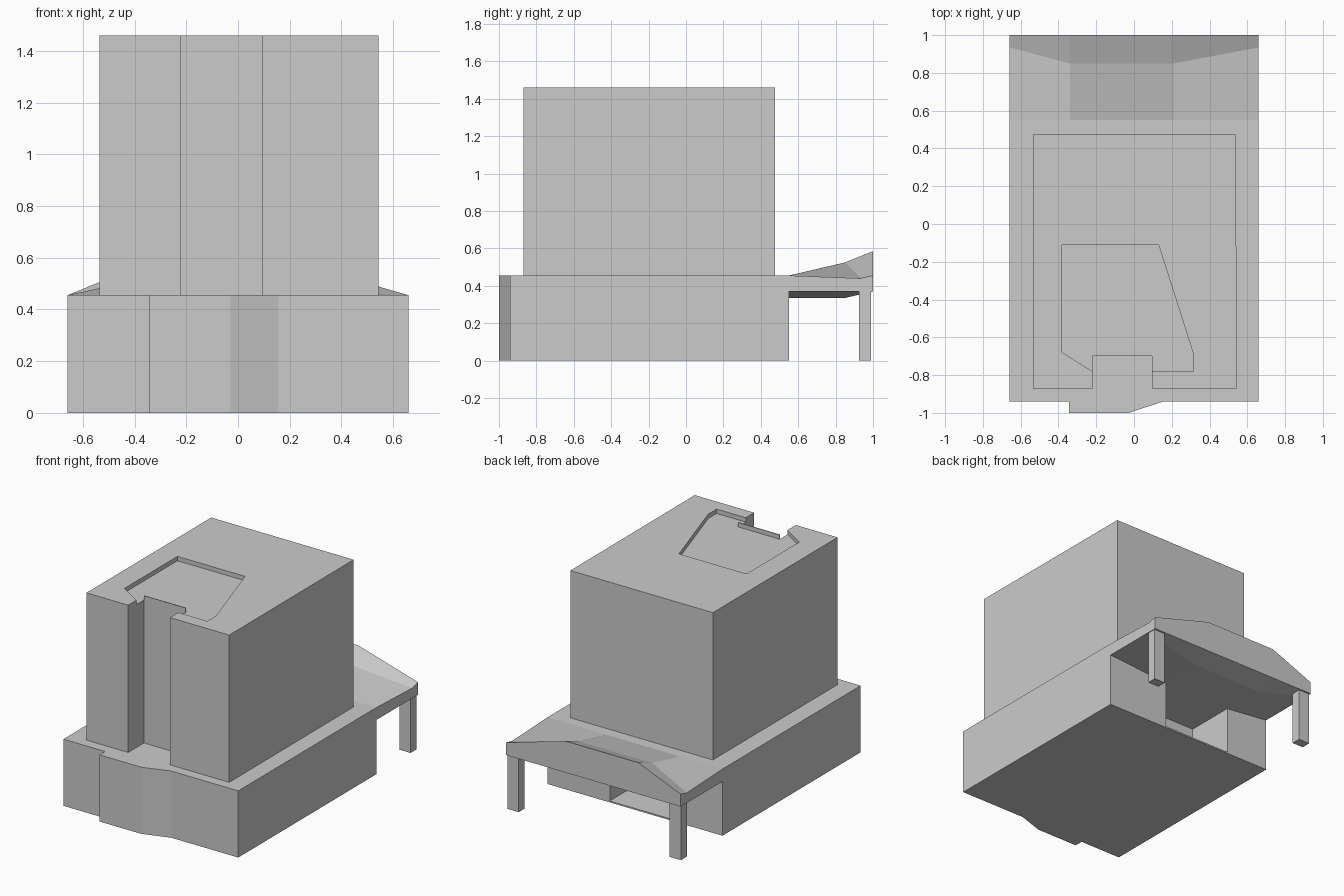
import bpy
import bmesh

if "Cube" in bpy.data.objects:
    bpy.data.objects.remove(bpy.data.objects["Cube"])


def finish(name, bm):
    bmesh.ops.recalc_face_normals(bm, faces=bm.faces[:])
    mesh = bpy.data.meshes.new(name)
    bm.to_mesh(mesh)
    bm.free()
    obj = bpy.data.objects.new(name, mesh)
    bpy.context.collection.objects.link(obj)
    return obj


def prism(name, outline, z0, z1):
    """Extrude a plan outline from z0 up to z1."""
    bm = bmesh.new()
    face = bm.faces.new([bm.verts.new((x, y, z0)) for x, y in outline])
    out = bmesh.ops.extrude_face_region(bm, geom=[face])
    top = [v for v in out["geom"] if isinstance(v, bmesh.types.BMVert)]
    bmesh.ops.translate(bm, verts=top, vec=(0, 0, z1 - z0))
    return finish(name, bm)


def rect(x0, x1, y0, y1):
    return [(x0, y0), (x1, y0), (x1, y1), (x0, y1)]


def cut(obj, cutter):
    mod = obj.modifiers.new("cut", "BOOLEAN")
    mod.operation = "DIFFERENCE"
    mod.solver = "EXACT"
    mod.object = cutter
    bpy.context.view_layer.objects.active = obj
    bpy.ops.object.modifier_apply(modifier=mod.name)
    bpy.data.objects.remove(cutter, do_unlink=True)


# Base with the stepped front bay
base = prism("base", [(-0.66, -0.94), (-0.345, -0.94), (-0.345, -1.0), (-0.03, -1.0),
                      (0.155, -0.94), (0.66, -0.94), (0.66, 0.55), (-0.66, 0.55)],
             0, 0.455)
# Doorway recess under the rear canopy
cut(base, prism("recess_cutter", rect(-0.33, 0.19, 0.2, 0.7), 0.01, 0.335))

# Upper block with the front slot
block = prism("upper_block", [(-0.535, -0.87), (-0.22, -0.87), (-0.22, -0.70),
                              (0.095, -0.70), (0.095, -0.87), (0.543, -0.87),
                              (0.54, 0.475), (-0.535, 0.475)], 0.455, 1.46)
# Shallow sunken area on the roof
cut(block, prism("roof_cutter", [(-0.38, -0.11), (0.13, -0.11), (0.315, -0.69),
                                 (0.315, -0.78), (0.095, -0.78), (0.095, -0.695),
                                 (-0.22, -0.695), (-0.22, -0.78), (-0.38, -0.68)],
                 1.43, 1.6))

# Rear canopy: rows of (y at sides, y at middle, top side, top middle, bottom middle)
rows = [(0.55, 0.55, 0.455, 0.455, 0.335),
        (0.935, 0.85, 0.44, 0.525, 0.335),
        (1.0, 1.0, 0.455, 0.585, 0.37)]
columns = [(-0.66, 0), (-0.34, 1), (0.21, 1), (0.66, 0)]
bm = bmesh.new()
top, bottom = [], []
for ys, ym, ts, tm, b in rows:
    top.append([bm.verts.new((x, ym if m else ys, tm if m else ts)) for x, m in columns])
    bottom.append([bm.verts.new((x, ym if m else ys, b if m else 0.37)) for x, m in columns])
for grid in (top, bottom):
    for r in range(2):
        for c in range(3):
            bm.faces.new((grid[r][c], grid[r][c + 1], grid[r + 1][c + 1], grid[r + 1][c]))
for r in (0, 2):
    for c in range(3):
        bm.faces.new((top[r][c], top[r][c + 1], bottom[r][c + 1], bottom[r][c]))
for c in (0, 3):
    for r in range(2):
        bm.faces.new((top[r][c], top[r + 1][c], bottom[r + 1][c], bottom[r][c]))
finish("rear_canopy", bm)

# Canopy posts
for side, x0, x1 in (("left", -0.655, -0.57), ("right", 0.57, 0.655)):
    prism("canopy_post_" + side, rect(x0, x1, 0.925, 0.99), 0, 0.38)
